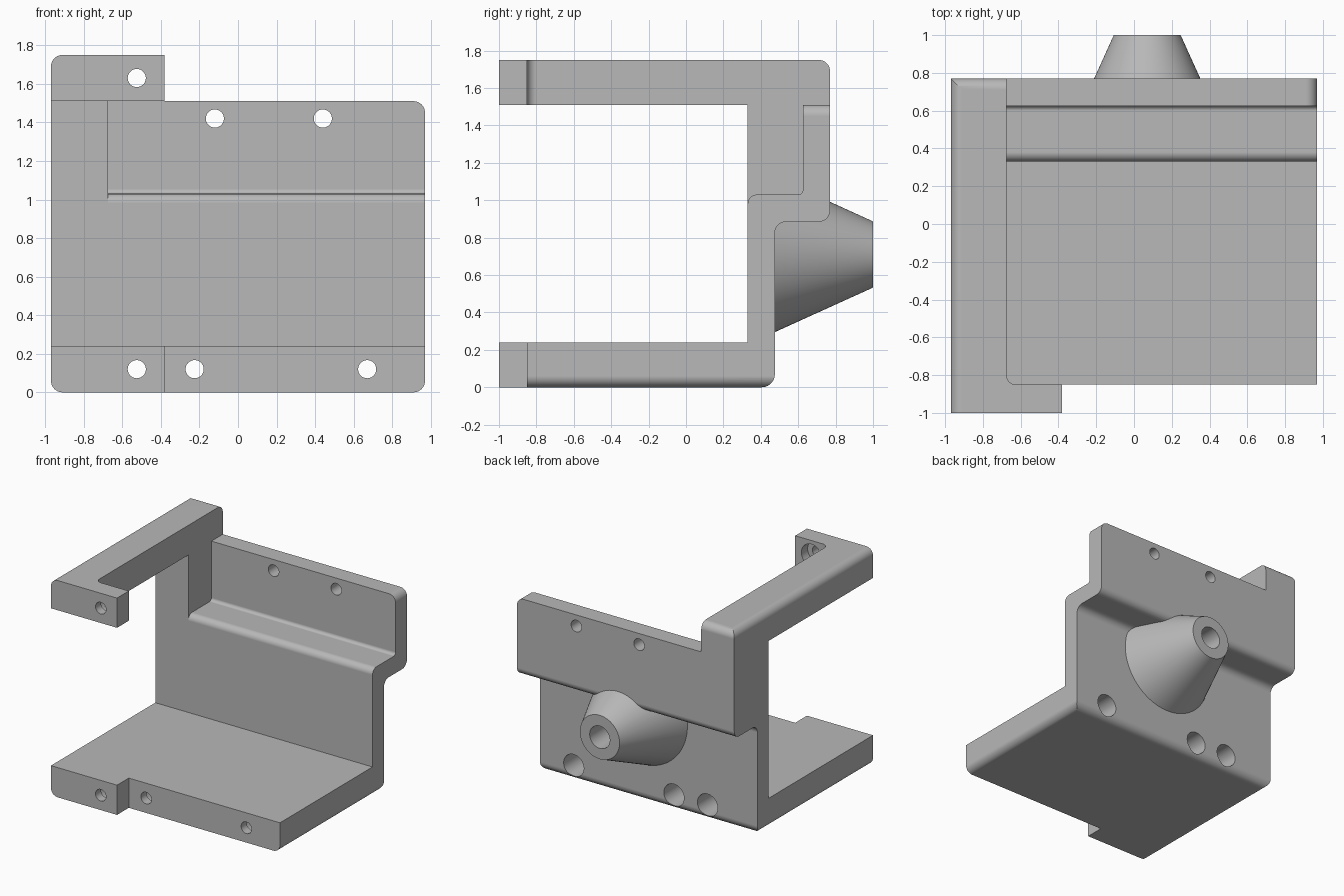
import bpy, bmesh, math
from mathutils import Vector, Matrix

cube = bpy.data.objects.get("Cube")
if cube:
    bpy.data.objects.remove(cube, do_unlink=True)

grey = bpy.data.materials.new("plain grey")
grey.use_nodes = True
grey.diffuse_color = (0.48, 0.48, 0.48, 1)
grey.node_tree.nodes["Principled BSDF"].inputs["Base Color"].default_value = (0.48, 0.48, 0.48, 1)


def finish(name, bm):
    bmesh.ops.recalc_face_normals(bm, faces=bm.faces)
    mesh = bpy.data.meshes.new(name)
    bm.to_mesh(mesh)
    bm.free()
    mesh.materials.append(grey)
    obj = bpy.data.objects.new(name, mesh)
    bpy.context.collection.objects.link(obj)
    return obj


def rounded(points, steps=10):
    """Replace each right-angled corner (a, b, radius) by an arc."""
    out = []
    for i, p in enumerate(points):
        c = Vector(p[:2])
        if len(p) < 3:
            out.append(c)
            continue
        u = (Vector(points[i - 1][:2]) - c).normalized()
        v = (Vector(points[(i + 1) % len(points)][:2]) - c).normalized()
        for k in range(steps + 1):
            t = math.pi / 2 * k / steps
            out.append(c + p[2] * (u * (1 - math.sin(t)) + v * (1 - math.cos(t))))
    return out


def prism(name, axis, points, lo, hi):
    """Extrude a rounded profile along an axis."""
    place = {"x": lambda p, h: (h, p.x, p.y),
             "y": lambda p, h: (p.x, h, p.y),
             "z": lambda p, h: (p.x, p.y, h)}[axis]
    pts = rounded(points)
    bm = bmesh.new()
    a = [bm.verts.new(place(p, lo)) for p in pts]
    b = [bm.verts.new(place(p, hi)) for p in pts]
    bm.faces.new(a)
    bm.faces.new(b)
    for i in range(len(pts)):
        j = (i + 1) % len(pts)
        bm.faces.new((a[i], a[j], b[j], b[i]))
    return finish(name, bm)


def cone_y(name, x, z, y0, y1, r0, r1, sides=48):
    """Cylinder or frustum running along y."""
    bm = bmesh.new()
    m = Matrix.Translation((x, (y0 + y1) / 2, z)) @ Matrix.Rotation(-math.pi / 2, 4, "X")
    bmesh.ops.create_cone(bm, cap_ends=True, segments=sides, radius1=r0,
                          radius2=r1, depth=y1 - y0, matrix=m)
    return finish(name, bm)


def combine(target, other, operation):
    """Apply a boolean and remove the helper."""
    mod = target.modifiers.new(operation, "BOOLEAN")
    mod.operation, mod.solver, mod.object = operation, "EXACT", other
    bpy.context.view_layer.objects.active = target
    bpy.ops.object.modifier_apply(modifier=mod.name)
    bpy.data.objects.remove(other, do_unlink=True)


# Base plate and stepped back wall
bracket = prism("bracket", "x", [
    (-.85, 0), (.475, 0, .07), (.475, .885, .06), (.77, .885, .06), (.77, 1.51),
    (.625, 1.51), (.625, 1.03, .025), (.33, 1.03, .05), (.33, .24), (-.85, .24)], -1.1, 1.1)

# Side block that carries the arm
combine(bracket, prism("side_block", "x", [
    (.33, .6), (.475, .6), (.475, .885, .06), (.77, .885, .06),
    (.77, 1.75, .06), (.33, 1.75)], -1.1, -.675), "UNION")

# Upper arm with its inward foot
combine(bracket, prism("upper_arm", "z", [
    (-1.1, -1), (-.38, -1), (-.38, -.85), (-.675, -.85, .05),
    (-.675, .5), (-1.1, .5)], 1.51, 1.75), "UNION")

# Lower foot in front of the base plate
combine(bracket, prism("lower_foot", "z", [
    (-1.1, -1), (-.38, -1), (-.38, -.7), (-1.1, -.7)], 0, .24), "UNION")

# Trim to the rounded front outline
combine(bracket, prism("outline", "y", [
    (-.97, 0, .06), (.97, 0, .06), (.97, 1.51, .06), (-.38, 1.51),
    (-.38, 1.75), (-.97, 1.75, .06)], -1.2, 1.2), "INTERSECT")

# Conical boss on the back, kept below the wall's ledge
boss = cone_y("boss", .07, .71, .42, 1, .44, .177, 96)
combine(boss, prism("boss_limit", "x", [(0, 0), (2, 0), (2, 1), (0, 1)], -1, 1), "INTERSECT")
combine(bracket, boss, "UNION")
combine(bracket, cone_y("boss_bore", .07, .71, .5, 1.1, .09, .09), "DIFFERENCE")

# Screw holes: x, z, start, end, radius
hole, bore = .047, .09
holes = [(-.12, 1.42, .5, .9, hole), (.44, 1.42, .5, .9, hole),
         (-.525, 1.63, -1.1, -.5, hole), (-.525, 1.63, -.93, -.5, bore)]
for x, seat in ((-.525, -.93), (-.225, -.78), (.67, -.78)):
    holes += [(x, .12, -1.1, .6, hole), (x, .12, seat, .6, bore)]
for x, z, y0, y1, r in holes:
    combine(bracket, cone_y("hole", x, z, y0, y1, r, r), "DIFFERENCE")

# Smooth fillets, crisp edges, even flats
bpy.ops.object.select_all(action="DESELECT")
bracket.select_set(True)
bpy.context.view_layer.objects.active = bracket
bpy.ops.object.shade_smooth_by_angle(angle=math.radians(30))
weighted = bracket.modifiers.new("even_flats", "WEIGHTED_NORMAL")
weighted.keep_sharp = True
